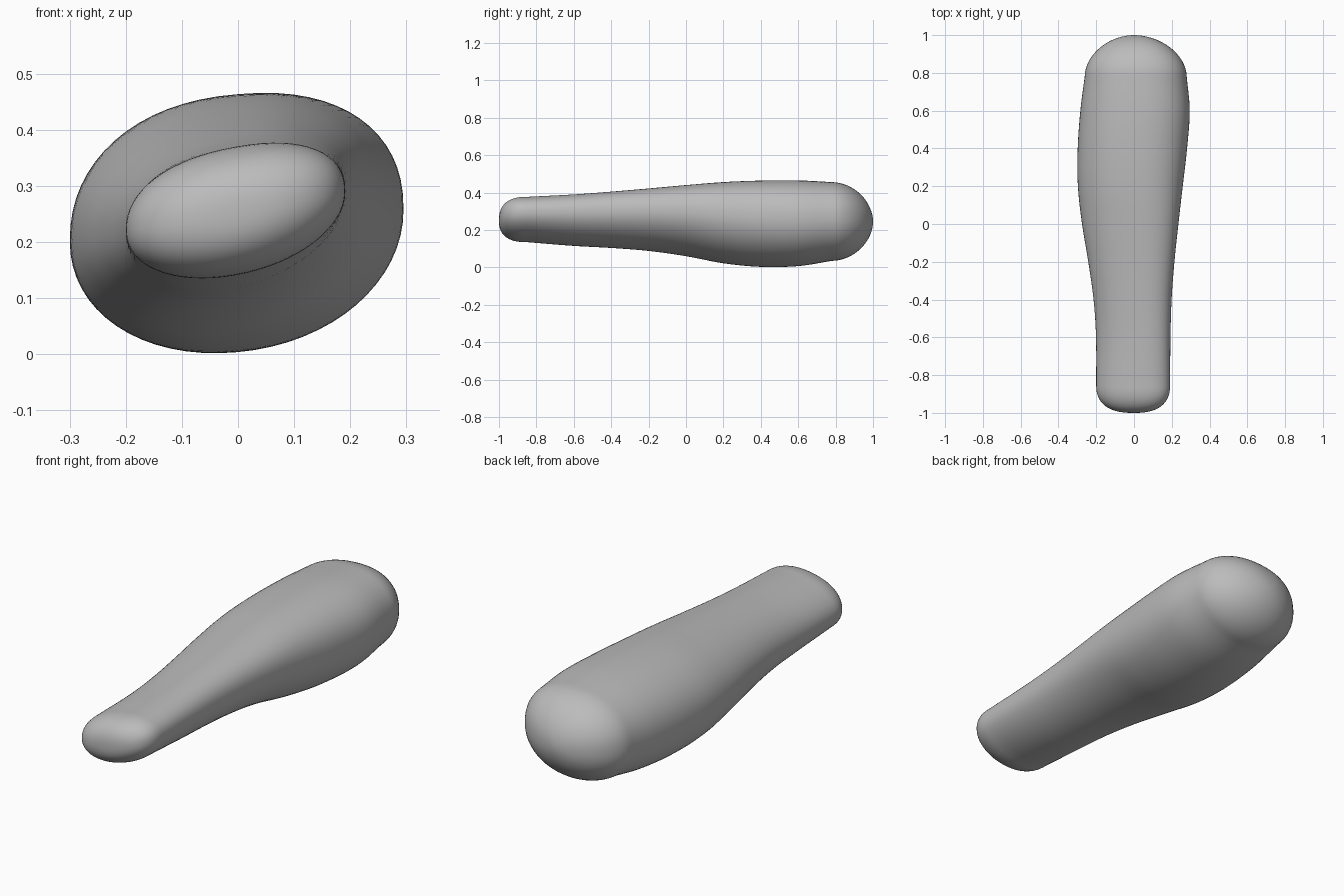
import bpy, bmesh, math

old = bpy.data.objects.get("Cube")
if old:
    bpy.data.objects.remove(old, do_unlink=True)

SEGMENTS = 64
CAP_RINGS = 16

# Body stations: y, min x, max x, min z, max z, tilt
stations = [
    (-0.85, -0.200, 0.191, 0.135, 0.377, 0.19),
    (-0.60, -0.201, 0.193, 0.115, 0.390, 0.19),
    (-0.40, -0.214, 0.199, 0.104, 0.405, 0.18),
    (-0.20, -0.242, 0.214, 0.088, 0.422, 0.17),
    (0.00, -0.275, 0.235, 0.060, 0.440, 0.15),
    (0.20, -0.297, 0.258, 0.022, 0.456, 0.11),
    (0.40, -0.298, 0.281, 0.003, 0.464, 0.08),
    (0.60, -0.284, 0.295, 0.007, 0.465, 0.06),
    (0.78, -0.261, 0.279, 0.035, 0.456, 0.05),
]


def smooth_path(rows, steps):
    """Catmull-Rom interpolation through the rows."""
    first = [2 * a - b for a, b in zip(rows[0], rows[1])]
    last = [2 * a - b for a, b in zip(rows[-1], rows[-2])]
    padded = [first, *rows, last]
    result = []
    for a, b, c, d in zip(padded, padded[1:], padded[2:], padded[3:]):
        for i in range(steps):
            t = i / steps
            result.append([
                q + t / 2 * (r - p + t * (2 * p - 5 * q + 4 * r - s + t * (3 * (q - r) + s - p)))
                for p, q, r, s in zip(a, b, c, d)])
    return result + [list(rows[-1])]


def cap(row, tip_y, tip_z, power):
    """Rings that round off the body from one end station towards its tip."""
    y, x0, x1, z0, z1, tilt = row
    rings = []
    for i in range(1, CAP_RINGS):
        t = math.sin(i / CAP_RINGS * math.pi / 2)
        s = (1 - t ** power) ** (1 / power)
        rings.append([y + (tip_y - y) * t, x0 * s, x1 * s,
                      tip_z + (z0 - tip_z) * s, tip_z + (z1 - tip_z) * s, tilt])
    return rings


def section(row):
    """Tilted rounded oval fitted to the extents of the row."""
    y, x0, x1, z0, z1, tilt = row
    points = []
    for i in range(SEGMENTS):
        a = 2 * math.pi * i / SEGMENTS
        c, s = math.cos(a), math.sin(a)
        e = 2 / (2.25 if s > 0 else 2.05)
        x = math.copysign(abs(c) ** e, c)
        z = math.copysign(abs(s) ** e, s)
        points.append((x, z + tilt * 1.6 * x))
    high = max(p[1] for p in points)
    low = min(p[1] for p in points)
    return [(x0 + (x1 - x0) * (x + 1) / 2, y,
             z0 + (z1 - z0) * (z - low) / (high - low)) for x, z in points]


front_tip = (-1.0, 0.25)
back_tip = (1.0, 0.245)
rows = (cap(stations[0], *front_tip, 2.5)[::-1]
        + smooth_path(stations, 6)
        + cap(stations[-1], *back_tip, 1.9))

# Loft the rings and close both ends
bm = bmesh.new()
rings = [[bm.verts.new(p) for p in section(row)] for row in rows]
for a, b in zip(rings, rings[1:]):
    for i in range(SEGMENTS):
        j = (i + 1) % SEGMENTS
        bm.faces.new((a[i], a[j], b[j], b[i]))
for ring, (y, z) in ((rings[0], front_tip), (rings[-1], back_tip)):
    tip = bm.verts.new((0, y, z))
    for i in range(SEGMENTS):
        bm.faces.new((ring[i], ring[(i + 1) % SEGMENTS], tip))
bmesh.ops.recalc_face_normals(bm, faces=bm.faces)
for face in bm.faces:
    face.smooth = True

mesh = bpy.data.meshes.new("tapered_body")
bm.to_mesh(mesh)
bm.free()
body = bpy.data.objects.new("tapered_body", mesh)
bpy.context.collection.objects.link(body)

# Plain grey material
grey = bpy.data.materials.new("plain_grey")
grey.use_nodes = True
colour = (0.5, 0.5, 0.5, 1)
grey.diffuse_color = colour
grey.node_tree.nodes["Principled BSDF"].inputs["Base Color"].default_value = colour
mesh.materials.append(grey)
